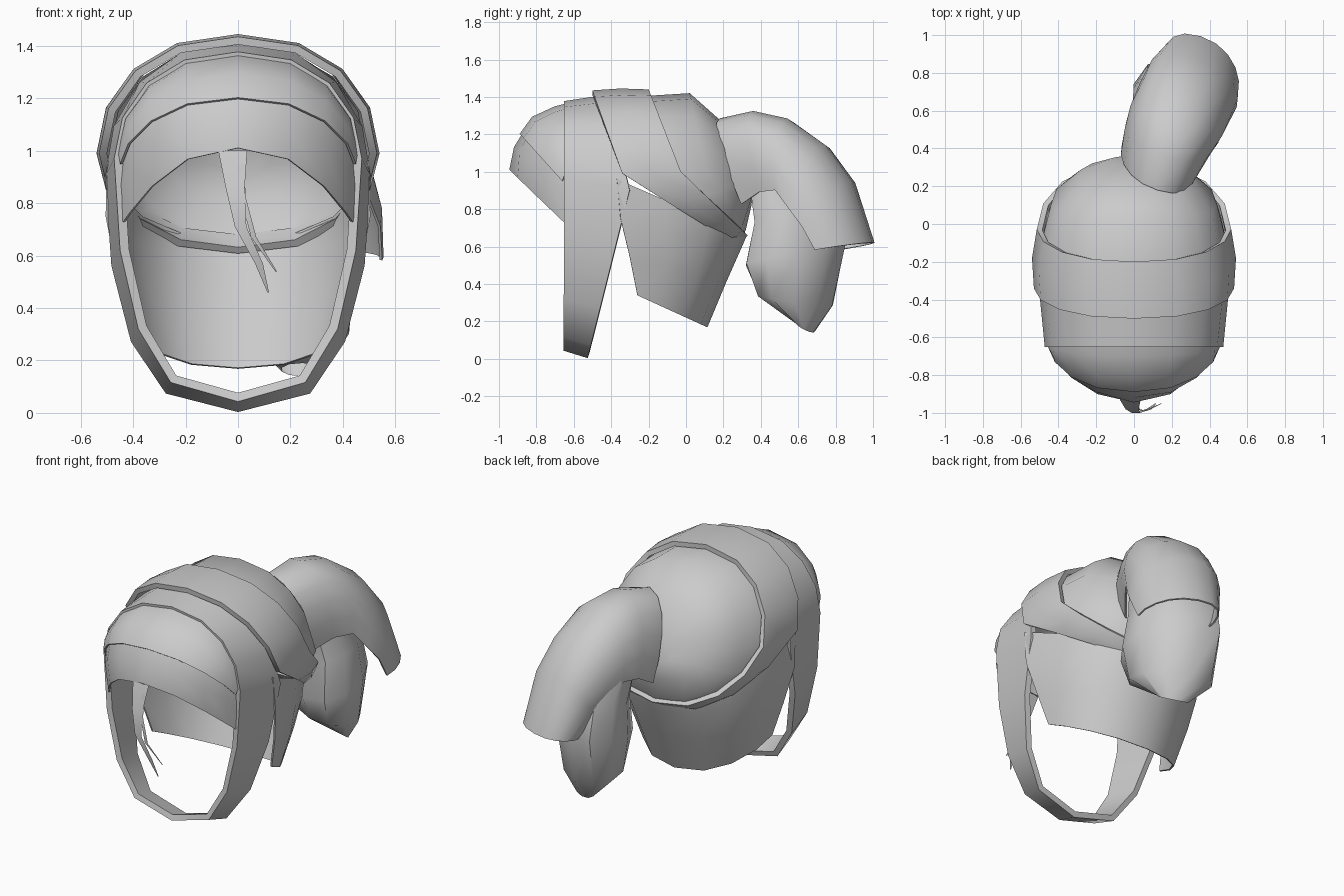
import bpy
import math

cube = bpy.data.objects.get("Cube")
if cube:
    bpy.data.objects.remove(cube)

cloth = bpy.data.materials.new("grey_cloth")
cloth.use_nodes = True
cloth.diffuse_color = (0.6, 0.6, 0.6, 1)
cloth.node_tree.nodes["Principled BSDF"].inputs["Base Color"].default_value = (0.6, 0.6, 0.6, 1)


def section(top, mid, w, bottom=None, start=-180, end=180, steps=16,
            x=0.0, skew=0.0, power=1.0, fullness=0.87):
    """Egg-shaped loop or arc through (y, z) points, w wide at mid."""
    closed = end - start == 360
    points = []
    for i in range(steps if closed else steps + 1):
        a = math.radians(start + (end - start) * i / steps)
        c, s = math.cos(a), math.sin(a)
        s = math.copysign(abs(s) ** (fullness if c < 0 else 0.87), s) * w
        target = top if c >= 0 or bottom is None else bottom
        k = math.copysign(abs(c) ** power, c if target is top else -c)
        y = mid[0] + (target[0] - mid[0]) * k
        z = mid[1] + (target[1] - mid[1]) * k
        points.append((x + s, y - skew * s, z))
    return points


def arc(top, mid, w, power=1.0):
    return section(top, mid, w, start=-90, end=90, steps=8, power=power)


def loft(name, rows, closed=False, cap=False, thickness=0.0):
    """Skin a strip of quads over rows of points."""
    n = len(rows[0])
    verts = [p for row in rows for p in row]
    faces = []
    for r in range(len(rows) - 1):
        for i in range(n if closed else n - 1):
            j = (i + 1) % n
            faces.append((r * n + i, r * n + j, (r + 1) * n + j, (r + 1) * n + i))
    if cap:
        faces.append(tuple(range(len(verts) - n, len(verts))))
    mesh = bpy.data.meshes.new(name)
    mesh.from_pydata(verts, [], faces)
    mesh.materials.append(cloth)
    obj = bpy.data.objects.new(name, mesh)
    bpy.context.collection.objects.link(obj)
    bpy.ops.object.select_all(action='DESELECT')
    obj.select_set(True)
    bpy.context.view_layer.objects.active = obj
    if thickness:
        solid = obj.modifiers.new("cloth_thickness", 'SOLIDIFY')
        solid.thickness = thickness
        solid.offset = 0
        bpy.ops.object.modifier_apply(modifier=solid.name)
    bpy.ops.object.shade_smooth_by_angle(angle=math.radians(45))


# Hood band that narrows into the chin strap
loft("chin_strap", [
    section((-0.65, 1.36), (-0.65, 0.97), 0.455, (-0.65, 0.06), fullness=0.64),
    section((-0.42, 1.395), (-0.3, 0.9), 0.49, (-0.52, 0.02), fullness=0.64),
], closed=True, thickness=0.035)

# Raised band slanting from the crown down to the nape
loft("crown_band", [
    section((-0.5, 1.42), (-0.34, 0.99), 0.515, (0.27, 0.62)),
    section((-0.35, 1.43), (-0.18, 0.99), 0.525, (0.29, 0.64)),
    section((-0.2, 1.425), (-0.03, 1.0), 0.5, (0.32, 0.67)),
], closed=True, thickness=0.03)

# Rounded back of the wrap
loft("back_dome", [
    section((-0.3, 1.4), (-0.1, 1.0), 0.49, (0.3, 0.65)),
    section((0.02, 1.42), (0.1, 1.02), 0.44, (0.32, 0.69)),
    section((0.2, 1.26), (0.25, 1.02), 0.3, (0.35, 0.82)),
    section((0.3, 1.1), (0.34, 0.98), 0.13, (0.36, 0.9)),
], closed=True, cap=True)

# Cloth hanging over the neck
loft("nape_flap", [
    arc((0.32, 0.66), (-0.37, 0.96), 0.495),
    arc((0.29, 0.59), (-0.35, 0.75), 0.5),
    arc((0.21, 0.41), (-0.3, 0.54), 0.46),
    arc((0.11, 0.17), (-0.26, 0.34), 0.41, 1.2),
], thickness=0.01)

# Layered wraps over the forehead
loft("forehead_top", [
    arc((-0.6, 1.37), (-0.6, 0.97), 0.455),
    arc((-0.7, 1.345), (-0.64, 0.98), 0.455),
    arc((-0.82, 1.29), (-0.65, 0.98), 0.45, 1.15),
    arc((-0.885, 1.2), (-0.66, 0.95), 0.445, 1.25),
], thickness=0.01)
loft("forehead_band", [
    arc((-0.86, 1.22), (-0.62, 0.98), 0.44, 1.2),
    arc((-0.915, 1.13), (-0.64, 0.86), 0.445, 1.4),
    arc((-0.94, 1.01), (-0.64, 0.72), 0.44, 2.0),
], thickness=0.01)


# Gathered tail: an outer sleeve arching back, with a second end hanging beneath
def tail_section(top, mid, w, shift, **options):
    return section(top, mid, w, x=0.11 + 0.28 * (top[0] - 0.2) + shift, skew=0.32, **options)


loft("tail_sleeve", [
    tail_section(top, mid, w, shift, start=-105, end=105, steps=10) for top, mid, w, shift in (
        ((0.18, 1.28), (0.32, 0.92), 0.19, 0.02),
        ((0.36, 1.32), (0.44, 0.98), 0.22, 0.02),
        ((0.54, 1.28), (0.55, 0.98), 0.24, 0.02),
        ((0.74, 1.14), (0.65, 0.87), 0.24, 0.01),
        ((0.88, 0.95), (0.73, 0.76), 0.235, 0.01),
        ((0.99, 0.62), (0.8, 0.59), 0.2, 0.02))
], thickness=0.01)
loft("tail_hanging_end", [
    tail_section(back, ((back[0] + front[0]) / 2, (back[1] + front[1]) / 2), w, shift,
                 bottom=front, steps=10) for back, front, w, shift in (
        ((0.6, 1.12), (0.35, 0.96), 0.19, -0.05),
        ((0.8, 0.82), (0.37, 0.72), 0.22, -0.07),
        ((0.85, 0.6), (0.32, 0.5), 0.235, -0.07),
        ((0.78, 0.28), (0.39, 0.34), 0.21, -0.05),
        ((0.68, 0.14), (0.6, 0.19), 0.08, 0.0))
], closed=True)


# Loose strands at the brow
def strand(name, path):
    loft(name, [[(x - w, y, z), (x + w, y, z)] for x, y, z, w in path])


strand("wide_strand", [
    (-0.02, -0.93, 1.0, 0.055), (-0.01, -0.98, 0.85, 0.035),
    (0.01, -1.0, 0.71, 0.022), (0.08, -0.98, 0.57, 0.015), (0.115, -0.95, 0.46, 0.003)])
strand("thin_strand", [
    (0.01, -0.95, 0.95, 0.012), (0.02, -0.98, 0.82, 0.01),
    (0.06, -0.99, 0.67, 0.01), (0.145, -0.95, 0.54, 0.003)])
